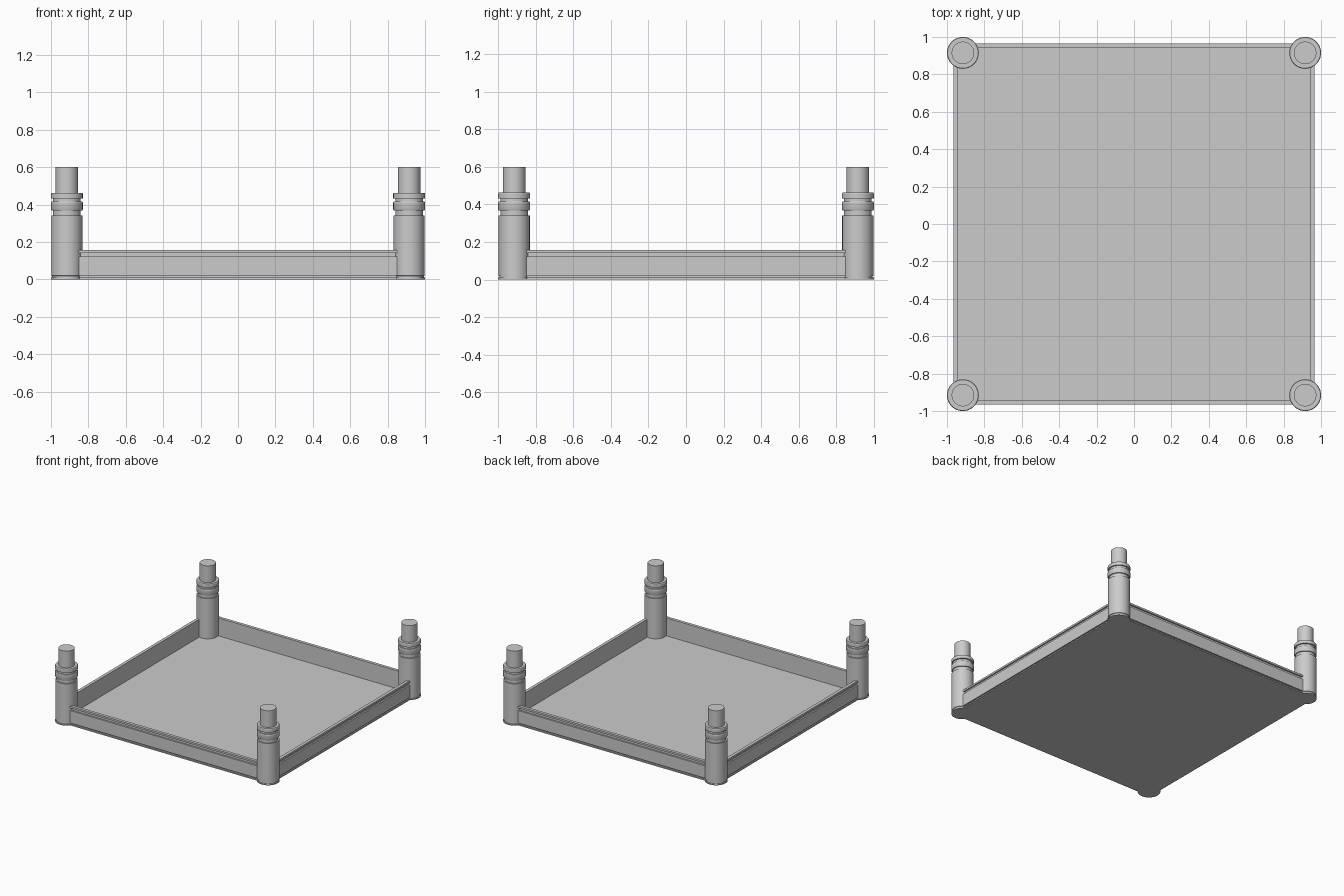
import bpy, bmesh, math

if "Cube" in bpy.data.objects:
    bpy.data.objects.remove(bpy.data.objects["Cube"])


def lathe(name, profile, sides, centre=(0, 0), phase=0.0, scale=1.0):
    """Spin a (radius, z) profile into a closed solid with flat end caps."""
    bm = bmesh.new()
    rings = []
    for r, z in profile:
        ring = []
        for i in range(sides):
            a = phase + 2 * math.pi * i / sides
            ring.append(bm.verts.new((r * scale * math.cos(a), r * scale * math.sin(a), z)))
        rings.append(ring)
    for low, high in zip(rings, rings[1:]):
        for i in range(sides):
            j = (i + 1) % sides
            bm.faces.new((low[i], low[j], high[j], high[i]))
    bm.faces.new(rings[0][::-1])
    bm.faces.new(rings[-1])
    mesh = bpy.data.meshes.new(name)
    bm.to_mesh(mesh)
    bm.free()
    obj = bpy.data.objects.new(name, mesh)
    obj.location = (centre[0], centre[1], 0)
    bpy.context.collection.objects.link(obj)
    return obj


# Square tray: base lip, grooves, wall, top rim, then down the inside to the floor
tray_profile = [
    (0.965, 0.0), (0.965, 0.010), (0.955, 0.010), (0.955, 0.020),
    (0.965, 0.020), (0.965, 0.122), (0.953, 0.122), (0.953, 0.142),
    (0.965, 0.142), (0.965, 0.157), (0.940, 0.157), (0.940, 0.010),
]
lathe("tray", tray_profile, 4, phase=math.pi / 4, scale=math.sqrt(2))

# Corner posts: foot, body, ring, collar and stacking peg
post_profile = [
    (0.085, 0.0), (0.085, 0.010), (0.079, 0.010), (0.079, 0.018),
    (0.083, 0.020), (0.083, 0.342), (0.074, 0.342), (0.074, 0.368),
    (0.082, 0.368), (0.085, 0.374), (0.085, 0.410), (0.082, 0.415),
    (0.074, 0.415), (0.074, 0.433), (0.085, 0.433), (0.085, 0.458),
    (0.082, 0.463), (0.060, 0.463), (0.060, 0.600),
]
for x, side in ((-0.915, "left"), (0.915, "right")):
    for y, end in ((-0.915, "front"), (0.915, "back")):
        post = lathe(f"{end}_{side}_post", post_profile, 40, (x, y))
        bpy.ops.object.select_all(action="DESELECT")
        post.select_set(True)
        bpy.context.view_layer.objects.active = post
        bpy.ops.object.shade_smooth_by_angle(angle=math.radians(30))
